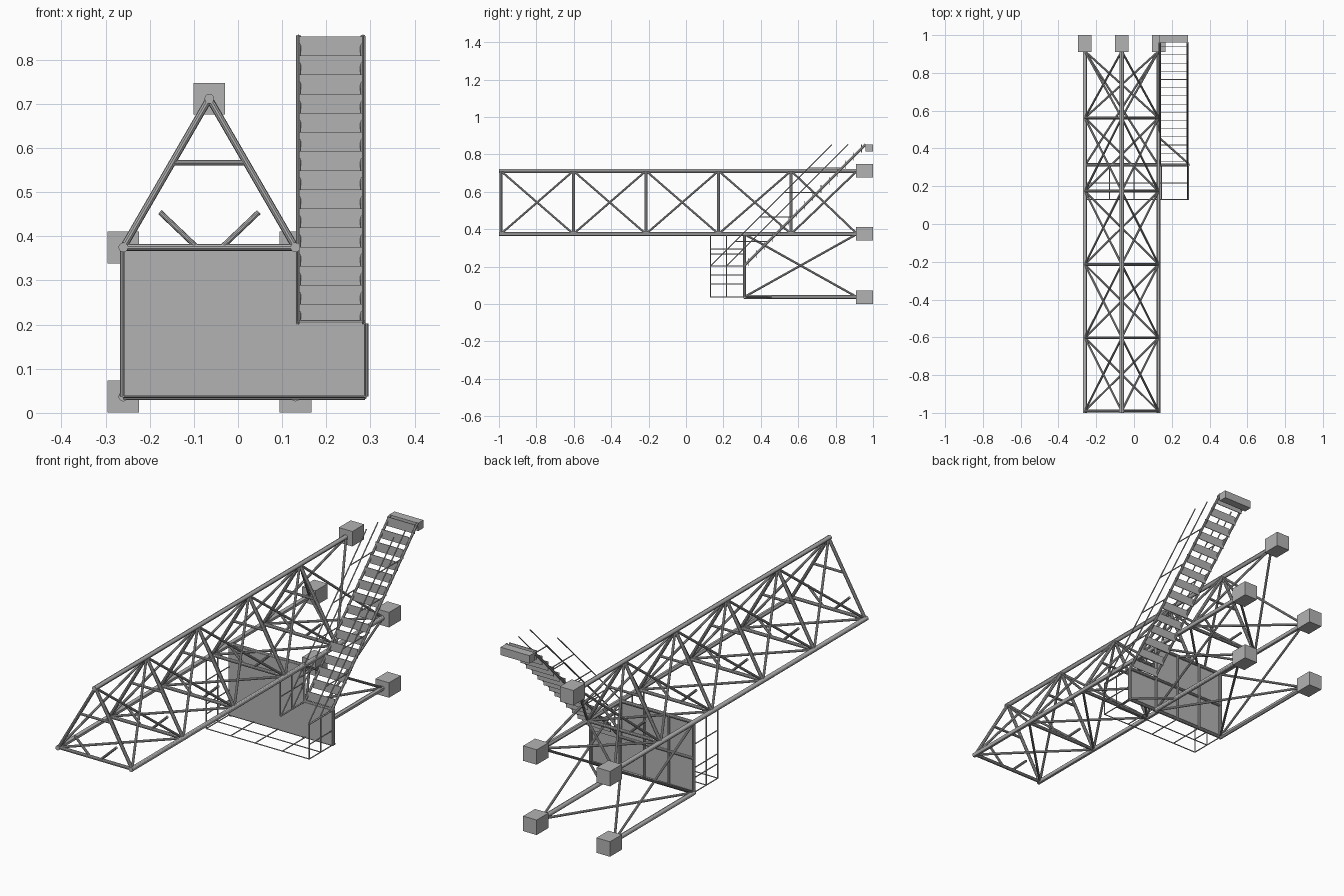
import bpy
import bmesh
from mathutils import Vector, Matrix

old = bpy.data.objects.get("Cube")
if old:
    bpy.data.objects.remove(old, do_unlink=True)

GREY = (0.45, 0.45, 0.45, 1)
steel = bpy.data.materials.new("grey_steel")
steel.use_nodes = True
steel.diffuse_color = GREY
steel.node_tree.nodes["Principled BSDF"].inputs["Base Color"].default_value = GREY


def finish(name, bm, smooth=False):
    mesh = bpy.data.meshes.new(name)
    bm.to_mesh(mesh)
    bm.free()
    mesh.materials.append(steel)
    obj = bpy.data.objects.new(name, mesh)
    bpy.context.collection.objects.link(obj)
    if smooth:
        bpy.ops.object.select_all(action='DESELECT')
        obj.select_set(True)
        bpy.context.view_layer.objects.active = obj
        bpy.ops.object.shade_smooth_by_angle()
    return obj


def tubes(name, pairs, radius, sides=10):
    """One object made of straight round bars between pairs of points."""
    bm = bmesh.new()
    for a, b in pairs:
        a, b = Vector(a), Vector(b)
        d = b - a
        m = Matrix.Translation((a + b) / 2) @ d.to_track_quat('Z', 'Y').to_matrix().to_4x4()
        bmesh.ops.create_cone(bm, cap_ends=True, segments=sides, radius1=radius,
                              radius2=radius, depth=d.length, matrix=m)
    return finish(name, bm, True)


def boxes(name, spans):
    """One object made of boxes given by low and high corners."""
    bm = bmesh.new()
    for lo, hi in spans:
        lo, hi = Vector(lo), Vector(hi)
        m = Matrix.Translation((lo + hi) / 2) @ Matrix.Diagonal((*(hi - lo), 1))
        bmesh.ops.create_cube(bm, size=1, matrix=m)
    return finish(name, bm)


def chain(points):
    return list(zip(points, points[1:]))


# Key positions
XL, XM, XR = -0.26, -0.065, 0.13
XE = 0.288                      # outer edge of the platform and stair
ZLOW, ZB, ZT = 0.037, 0.375, 0.712
ZN = 0.203                      # notch height, foot of the stair
YB, YP = 0.915, 0.31            # block face, platform
corners = [(XL, ZB), (XR, ZB), (XM, ZT)]
low_corners = [(XL, ZLOW), (XR, ZLOW)]
stations = [-0.99 + 0.388 * i for i in range(5)]


def at(corner, y):
    return (corner[0], y, corner[1])


# Mounting blocks
R = 0.036
boxes("mounting_blocks", [((x - R, 0.91, z - R), (x + R, 1, z + R))
                          for x, z in corners + low_corners])

# Main triangular truss
sides = [(corners[i], corners[(i + 1) % 3]) for i in range(3)]
tubes("truss_chords", [(at(c, -1), at(c, 0.93)) for c in corners], 0.011, 12)
tubes("truss_frames", [(at(a, y), at(b, y)) for y in stations for a, b in sides], 0.008)
braces = []
for y0, y1 in chain(stations + [YB]):
    for a, b in sides:
        braces += [(at(a, y0), at(b, y1)), (at(b, y0), at(a, y1))]
tubes("truss_diagonals", braces, 0.0058)
ties, stubs = [], []
for y in stations:
    ties.append(((XM - 0.085, y, 0.567), (XM + 0.085, y, 0.567)))
    for s in (-1, 1):
        stubs.append(((XM + s * 0.028, y, ZB), (XM + s * 0.112, y, 0.455)))
tubes("truss_cross_ties", ties, 0.006)
tubes("truss_short_stubs", stubs, 0.006)

# Lower support frame behind the platform
tubes("lower_beams", [(at(c, YP), at(c, 0.93)) for c in low_corners], 0.011, 12)
lower = []
for x in (XL, XR):
    lower += [((x, YP, ZLOW), (x, YB, ZB)), ((x, YP, ZB), (x, YB, ZLOW))]
lower += [((XL, YP, ZLOW), (XR, YB, ZLOW)), ((XR, YP, ZLOW), (XL, YB, ZLOW))]
lower += [((XR, 0.46, ZLOW), (XE, YP + 0.01, ZLOW))]
tubes("lower_diagonals", lower, 0.0058)

# Platform plate with its notch, edge frame and joists
plate = bmesh.new()
outline = [(XL, ZLOW), (XE, ZLOW), (XE, ZN), (XR, ZN), (XR, ZB), (XL, ZB)]
face = plate.faces.new([plate.verts.new(at(p, YP - 0.006)) for p in outline])
grown = bmesh.ops.extrude_face_region(plate, geom=[face])
moved = [v for v in grown["geom"] if isinstance(v, bmesh.types.BMVert)]
bmesh.ops.translate(plate, verts=moved, vec=(0, 0.006, 0))
bmesh.ops.recalc_face_normals(plate, faces=plate.faces)
finish("platform_plate", plate)
tubes("platform_edge", [(at(a, YP + 0.003), at(b, YP + 0.003))
                        for a, b in chain(outline + outline[:1])], 0.008)
tubes("platform_joists", [((x, YP + 0.006, ZLOW), (x, YP + 0.006, ZB))
                          for x in (-0.13, 0, XR)]
      + [((XL, YP + 0.006, ZN), (XR, YP + 0.006, ZN))], 0.006)

# Platform railing standing out from the plate edge
RAILS = (0.13, 0.217)
left_run = [(XL, ZB), (XL, ZLOW), (XE, ZLOW), (XE, ZN)]
notch_run = [(XR + 0.004, ZN), (XR + 0.004, ZB)]
rail = [(at(a, y), at(b, y)) for y in RAILS
        for run in (left_run, notch_run) for a, b in chain(run)]
posts = [(XL, z) for z in (ZLOW, 0.107, 0.155, 0.268, ZB)]
posts += [(x, ZLOW) for x in (-0.13, 0, 0.145, XE)]
posts += [(XE, 0.107), (XE, ZN)] + notch_run + [(XR + 0.004, 0.295)]
rail += [(at(p, RAILS[0]), at(p, YP)) for p in posts]
tubes("platform_railing", rail, 0.0028, 6)

# Stair: stringers, treads, top landing and side rails
RISE, STEPS = 0.65, 15
pitch = RISE / STEPS
stair_x = (0.137, 0.283)
tubes("stair_stringers", [((x, YP, ZN), (x, YP + RISE, ZN + RISE)) for x in stair_x], 0.006, 8)
treads = []
for i in range(STEPS):
    y, z = YP + pitch * (i + 0.5), ZN + pitch * i
    treads.append(((stair_x[0], y - 0.0015, z), (stair_x[1], y + 0.0015, z + pitch)))
boxes("stair_treads", treads)
boxes("stair_landing", [((stair_x[0] - 0.005, 0.96, 0.815), (stair_x[1] + 0.003, 1, 0.853))])
hand = []
for x in stair_x:
    for y in RAILS:
        hand.append(((x, y, ZN), (x, y + RISE, ZN + RISE)))
    for i in range(5):
        d = 0.131 * i
        hand.append(((x, RAILS[0] + d, ZN + d), (x, YP + d, ZN + d)))
tubes("stair_handrails", hand, 0.0028, 6)
